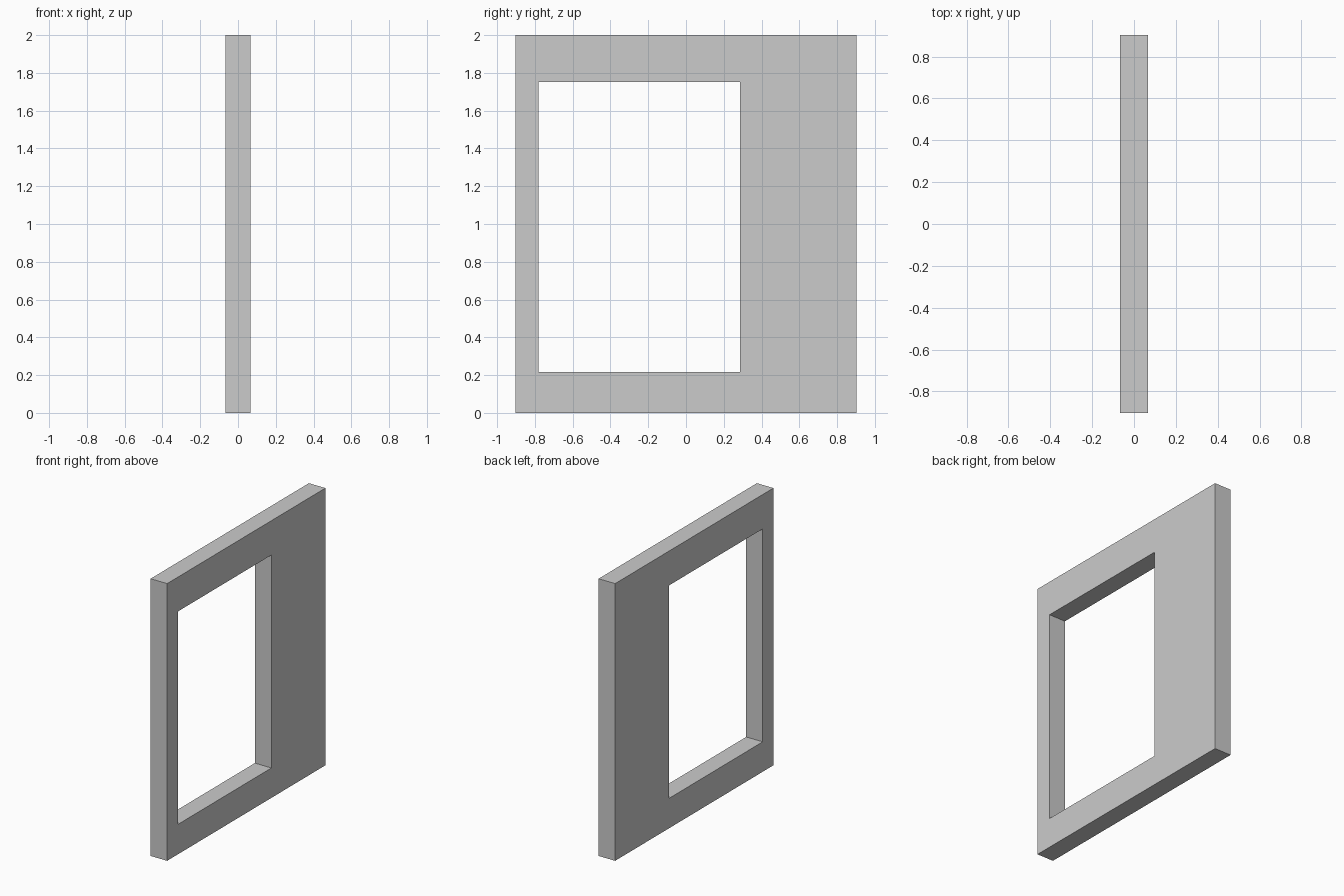
import bpy, bmesh

if "Cube" in bpy.data.objects:
    bpy.data.objects.remove(bpy.data.objects["Cube"])

HALF_T = 0.066                      # half the panel thickness (x)
OUTER = (-0.902, 0.902, 0.0, 2.0)   # y min, y max, z min, z max
HOLE = (-0.78, 0.286, 0.216, 1.752)


def rect(bm, y0, y1, z0, z1):
    """Four corner vertices of a rectangle on the panel's back plane."""
    return [bm.verts.new((-HALF_T, y, z))
            for y, z in ((y0, z0), (y1, z0), (y1, z1), (y0, z1))]


# Wall panel: a ring of four faces around the opening, extruded through x
bm = bmesh.new()
outer, inner = rect(bm, *OUTER), rect(bm, *HOLE)
ring = []
for i in range(4):
    j = (i + 1) % 4
    ring.append(bm.faces.new((outer[i], outer[j], inner[j], inner[i])))
ext = bmesh.ops.extrude_face_region(bm, geom=ring, use_keep_orig=True)
moved = [v for v in ext["geom"] if isinstance(v, bmesh.types.BMVert)]
bmesh.ops.translate(bm, verts=moved, vec=(2 * HALF_T, 0, 0))
bmesh.ops.recalc_face_normals(bm, faces=bm.faces)

mesh = bpy.data.meshes.new("wall_panel")
bm.to_mesh(mesh)
bm.free()
bpy.context.collection.objects.link(bpy.data.objects.new("wall_panel", mesh))
